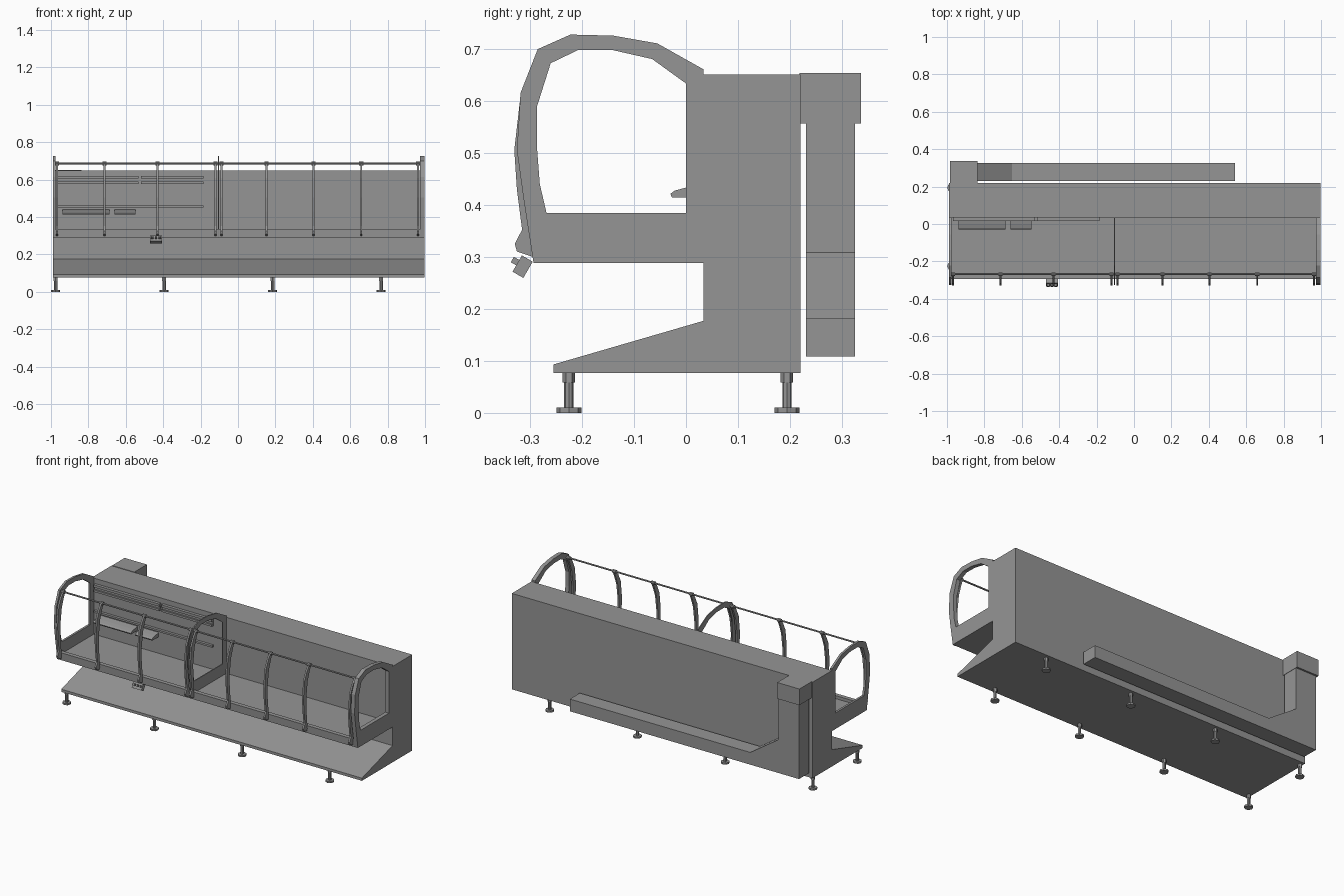
import bpy, bmesh, math
from mathutils import Matrix, Vector

cube = bpy.data.objects.get("Cube")
if cube:
    bpy.data.objects.remove(cube, do_unlink=True)

grey = bpy.data.materials.new("machine grey")
grey.use_nodes = True
COLOR = (0.3, 0.3, 0.3, 1)
grey.diffuse_color = COLOR
grey.node_tree.nodes["Principled BSDF"].inputs["Base Color"].default_value = COLOR


def finish(name, bm):
    bmesh.ops.recalc_face_normals(bm, faces=bm.faces[:])
    mesh = bpy.data.meshes.new(name)
    bm.to_mesh(mesh)
    bm.free()
    mesh.materials.append(grey)
    obj = bpy.data.objects.new(name, mesh)
    bpy.context.collection.objects.link(obj)
    return obj


def add_box(bm, x0, x1, y0, y1, z0, z1):
    size = Matrix.Diagonal((x1 - x0, y1 - y0, z1 - z0, 1))
    mid = Matrix.Translation(((x0 + x1) / 2, (y0 + y1) / 2, (z0 + z1) / 2))
    return bmesh.ops.create_cube(bm, size=1, matrix=mid @ size)["verts"]


def box(name, *bounds):
    bm = bmesh.new()
    add_box(bm, *bounds)
    return finish(name, bm)


def add_cylinder(bm, centre, radius, depth, sides, axis="Z"):
    turn = Matrix.Rotation(math.pi / 2, 4, "Y") if axis == "X" else Matrix()
    bmesh.ops.create_cone(bm, cap_ends=True, segments=sides, radius1=radius, radius2=radius,
                          depth=depth, matrix=Matrix.Translation(centre) @ turn)


def extrude(name, points, x0, x1):
    """Extrude a closed (y, z) profile along x."""
    bm = bmesh.new()
    face = bm.faces.new([bm.verts.new((x0, y, z)) for y, z in points])
    new = bmesh.ops.extrude_face_region(bm, geom=[face])["geom"]
    bmesh.ops.translate(bm, vec=(x1 - x0, 0, 0),
                        verts=[v for v in new if isinstance(v, bmesh.types.BMVert)])
    return finish(name, bm)


def strip(name, outer, inner, x0, x1, closed=False):
    """Solid band between two matching (y, z) outlines."""
    bm = bmesh.new()
    rings = [[bm.verts.new((x, y, z)) for x, (y, z) in
              ((x0, o), (x1, o), (x1, i), (x0, i))] for o, i in zip(outer, inner)]
    pairs = list(zip(rings, rings[1:]))
    if closed:
        pairs.append((rings[-1], rings[0]))
    else:
        bm.faces.new(rings[0])
        bm.faces.new(rings[-1])
    for a, b in pairs:
        for k in range(4):
            n = (k + 1) % 4
            bm.faces.new((a[k], a[n], b[n], b[k]))
    return finish(name, bm)


LEFT, RIGHT = -0.99, 0.998

# Main cabinet with sloping plinth
extrude("cabinet", [(0.22, 0.077), (0.22, 0.65), (0.034, 0.65), (0.034, 0.177),
                    (-0.255, 0.093), (-0.255, 0.077)], LEFT, RIGHT)

# Work tray with a raised front lip
extrude("tray", [(0.034, 0.288), (0.034, 0.315), (-0.27, 0.315), (-0.27, 0.333),
                 (-0.295, 0.333), (-0.293, 0.288)], LEFT, RIGHT)

# Arched panels at both ends and in the middle
outer = [(0.034, 0.288), (0.034, 0.66), (-0.055, 0.71), (-0.14, 0.725), (-0.222, 0.727),
         (-0.285, 0.699), (-0.318, 0.615), (-0.325, 0.505), (-0.312, 0.41), (-0.293, 0.288)]
inner = [(0.0, 0.384), (0.0, 0.633), (-0.065, 0.68), (-0.14, 0.697), (-0.208, 0.697),
         (-0.26, 0.672), (-0.286, 0.59), (-0.286, 0.505), (-0.281, 0.44), (-0.268, 0.384)]
for name, x0, x1 in (("right_end_arch", LEFT, -0.977), ("middle_arch", -0.107, -0.101),
                     ("left_end_arch", 0.974, RIGHT)):
    strip(name, outer, inner, x0, x1, closed=True)

# Curved guard ribs with hooked feet
rib_outer = [(-0.272, 0.692), (-0.295, 0.66), (-0.318, 0.61), (-0.33, 0.505), (-0.325, 0.43),
             (-0.315, 0.352), (-0.329, 0.325), (-0.325, 0.31)]
rib_inner = [(-0.258, 0.682), (-0.272, 0.65), (-0.29, 0.6), (-0.303, 0.505), (-0.302, 0.43),
             (-0.294, 0.345), (-0.294, 0.32), (-0.295, 0.3)]
ribs = (-0.967, -0.713, -0.43, -0.121, -0.089, 0.152, 0.403, 0.659, 0.963)
rail_joints = bmesh.new()
for x in ribs:
    strip("guard_rib", rib_outer, rib_inner, x - 0.005, x + 0.005)
    add_cylinder(rail_joints, (x, -0.268, 0.686), 0.01, 0.022, 8, "X")
finish("rail_joints", rail_joints)
bm = bmesh.new()
add_cylinder(bm, (0, -0.268, 0.686), 0.005, 1.97, 8, "X")
finish("guard_rail", bm)

# Rails and small shelves on the back wall of the right bay
for x0, x1 in ((-0.968, -0.533), (-0.518, -0.185)):
    box("upper_rail", x0, x1, 0.016, 0.036, 0.605, 0.62)
    box("upper_rail_web", x0, x1, 0.026, 0.036, 0.59, 0.605)
    box("upper_rail_base", x0, x1, 0.016, 0.036, 0.578, 0.59)
box("lower_rail", -0.968, -0.185, 0.018, 0.036, 0.452, 0.463)
shelf = [(0.035, 0.414), (0.035, 0.44), (0.0, 0.433), (-0.022, 0.427), (-0.03, 0.421),
         (-0.027, 0.414)]
for x0, x1 in ((-0.938, -0.688), (-0.66, -0.548)):
    extrude("tool_shelf", shelf, x0, x1)

# Tilted control box under the tray lip, with three knobs
bm = bmesh.new()
add_box(bm, -0.032, 0.032, -0.012, 0.012, -0.018, 0.018)
for x in (-0.02, 0, 0.02):
    add_box(bm, x - 0.006, x + 0.006, -0.024, -0.012, -0.004, 0.008)
bmesh.ops.transform(bm, verts=bm.verts[:], matrix=Matrix.Translation((-0.438, -0.314, 0.281))
                    @ Matrix.Rotation(math.radians(-30), 4, "X"))
finish("control_box", bm)

# Rear duct: cap, column and floor run as one bent profile
box("duct_cap", -0.985, -0.838, 0.218, 0.336, 0.556, 0.653)
bm = bmesh.new()
path = [(-0.975, 0.108), (-0.975, 0.556), (-0.84, 0.556), (-0.84, 0.308),
        (-0.652, 0.181), (0.54, 0.181), (0.54, 0.108)]
face = bm.faces.new([bm.verts.new((x, 0.231, z)) for x, z in path])
new = bmesh.ops.extrude_face_region(bm, geom=[face])["geom"]
bmesh.ops.translate(bm, vec=(0, 0.094, 0),
                    verts=[v for v in new if isinstance(v, bmesh.types.BMVert)])
finish("rear_duct", bm)

# Levelling feet
for x in (-0.975, -0.395, 0.185, 0.765):
    for y in (-0.225, 0.194):
        bm = bmesh.new()
        add_cylinder(bm, (x, y, 0.005), 0.024, 0.01, 8)
        add_cylinder(bm, (x, y, 0.035), 0.009, 0.07, 8)
        add_cylinder(bm, (x, y, 0.068), 0.012, 0.02, 6)
        finish("levelling_foot", bm)
